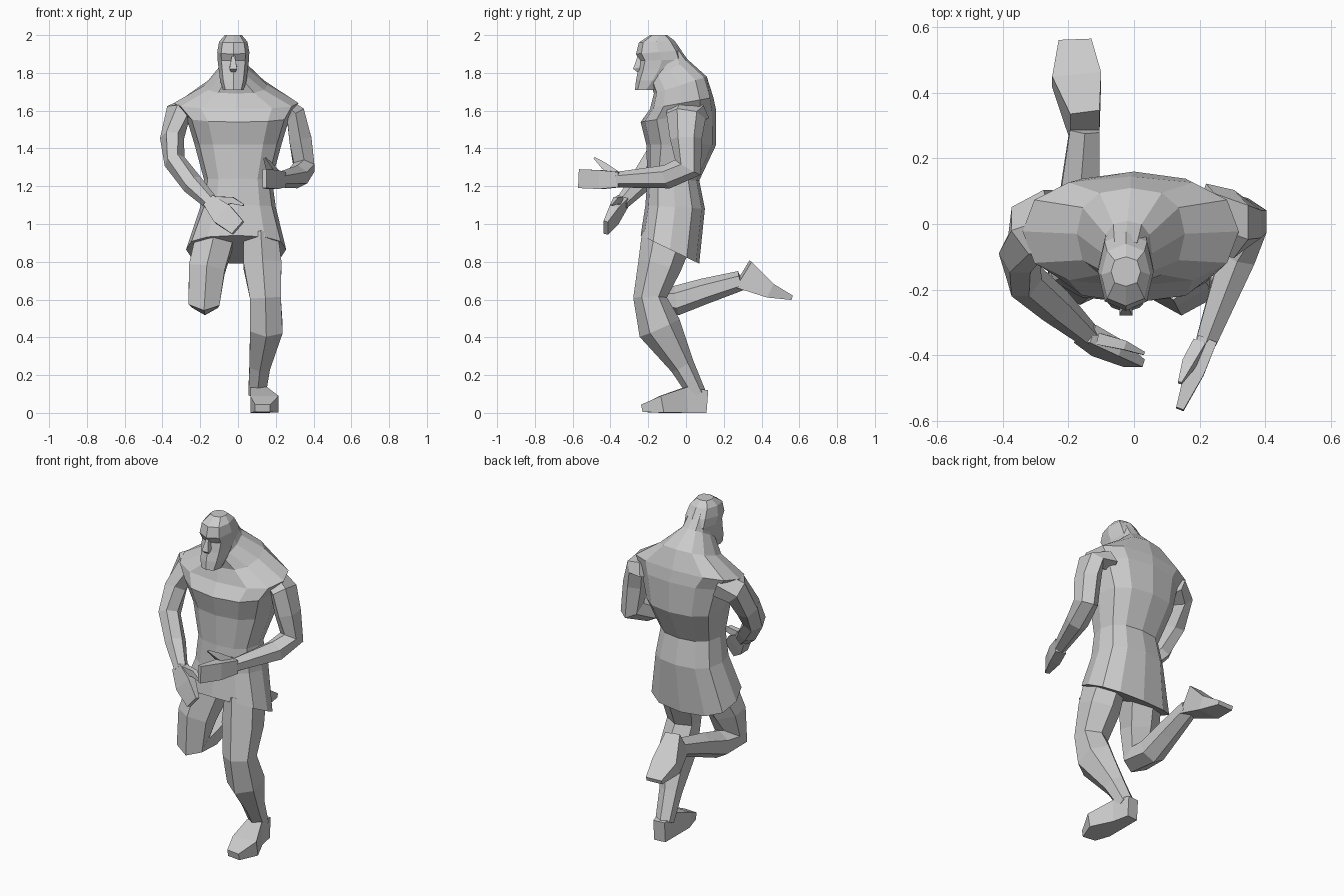
import bpy, math
from mathutils import Vector


def loft(name, rings):
    """Skin a list of equal-length point rings and cap both ends."""
    n = len(rings[0])
    verts = [tuple(p) for r in rings for p in r]
    faces = [(i * n + j, i * n + (j + 1) % n, (i + 1) * n + (j + 1) % n, (i + 1) * n + j)
             for i in range(len(rings) - 1) for j in range(n)]
    faces += [tuple(reversed(range(n))), tuple(range(len(verts) - n, len(verts)))]
    me = bpy.data.meshes.new(name)
    me.from_pydata(verts, [], faces)
    ob = bpy.data.objects.new(name, me)
    bpy.context.collection.objects.link(ob)
    bpy.ops.object.select_all(action='DESELECT')
    bpy.context.view_layer.objects.active = ob
    ob.select_set(True)
    bpy.ops.object.mode_set(mode='EDIT')
    bpy.ops.mesh.select_all(action='SELECT')
    bpy.ops.mesh.normals_make_consistent(inside=False)
    bpy.ops.object.mode_set(mode='OBJECT')
    return ob


def tube(name, path, hint=(1, 0, 0), n=6):
    """Limb along a path of (x, y, z, depth, width); width lies along hint."""
    c = [Vector(p[:3]) for p in path]
    k = 1 / math.cos(math.pi / 4) if n == 4 else 1.05
    rings = []
    for i, p in enumerate(path):
        t = Vector()
        if i > 0:
            t += (c[i] - c[i - 1]).normalized()
        if i < len(c) - 1:
            t += (c[i + 1] - c[i]).normalized()
        t.normalize()
        v = Vector(hint)
        v = (v - t * v.dot(t)).normalized()
        u = v.cross(t)
        ph = math.pi / 4 if n == 4 else 0
        rings.append([c[i] + u * (p[3] * k * math.cos(ph + math.tau * j / n))
                      + v * (p[4] * k * math.sin(ph + math.tau * j / n)) for j in range(n)])
    return loft(name, rings)


def trunk(name, sections, n):
    """Stacked sections (cx, half width, y front, y back, z front, z back)."""
    def sq(a):
        return math.copysign(abs(a) ** 0.8, a) if abs(a) > 1e-6 else 0
    rings = []
    for cx, hw, yf, yb, zf, zb in sections:
        ring = []
        for j in range(n):
            a = math.tau * j / n
            s = (sq(math.sin(a)) + 1) / 2
            ring.append((cx + hw * sq(math.cos(a)), yf + (yb - yf) * s, zf + (zb - zf) * s))
        rings.append(ring)
    return loft(name, rings)


# Torso with tunic skirt, shoulders and neck
trunk("torso", [
    (-0.01, 0.265, -0.24, 0.07, 0.94, 0.79),
    (0.0, 0.20, -0.215, 0.10, 1.10, 1.08),
    (0.0, 0.18, -0.205, 0.07, 1.24, 1.23),
    (0.0, 0.23, -0.21, 0.16, 1.42, 1.42),
    (0.0, 0.275, -0.24, 0.16, 1.54, 1.60),
    (-0.01, 0.33, -0.19, 0.145, 1.61, 1.67),
    (-0.01, 0.165, -0.17, 0.11, 1.69, 1.78),
    (-0.02, 0.075, -0.19, 0.01, 1.76, 1.87),
    (-0.025, 0.06, -0.18, -0.05, 1.86, 1.95)], 12)

# Bearded head
trunk("head", [
    (-0.025, 0.055, -0.27, -0.15, 1.71, 1.71),
    (-0.025, 0.070, -0.265, -0.09, 1.76, 1.76),
    (-0.025, 0.077, -0.255, -0.03, 1.81, 1.83),
    (-0.025, 0.083, -0.245, -0.01, 1.865, 1.87),
    (-0.025, 0.085, -0.265, -0.025, 1.90, 1.92),
    (-0.025, 0.075, -0.25, -0.06, 1.96, 1.97),
    (-0.025, 0.045, -0.19, -0.10, 2.0, 2.0)], 8)
tube("nose", [(-0.025, -0.245, 1.885, 0.012, 0.008), (-0.025, -0.262, 1.825, 0.018, 0.020),
              (-0.025, -0.25, 1.81, 0.010, 0.012)], n=4)

# Arm reaching across the body
front = (0, -1, 0)
tube("crossing_arm", [
    (-0.23, 0.02, 1.61, 0.07, 0.10), (-0.32, -0.02, 1.575, 0.07, 0.09),
    (-0.35, -0.09, 1.45, 0.06, 0.075), (-0.335, -0.17, 1.33, 0.055, 0.065),
    (-0.24, -0.25, 1.21, 0.055, 0.055), (-0.14, -0.34, 1.11, 0.038, 0.035)], front)
tube("crossing_hand", [
    (-0.15, -0.335, 1.12, 0.035, 0.03), (-0.08, -0.38, 1.05, 0.06, 0.025),
    (0.0, -0.425, 0.98, 0.045, 0.012)], front, 4)
tube("crossing_thumb", [(-0.11, -0.35, 1.12, 0.025, 0.018), (-0.03, -0.37, 1.125, 0.018, 0.014),
                        (0.03, -0.395, 1.10, 0.005, 0.005)], front, 4)

# Arm bent forward at the elbow
tube("bent_arm", [
    (0.22, 0.02, 1.61, 0.11, 0.06), (0.305, 0.0, 1.57, 0.10, 0.06),
    (0.33, 0.0, 1.45, 0.08, 0.065), (0.35, 0.01, 1.30, 0.075, 0.06),
    (0.315, -0.10, 1.25, 0.06, 0.06), (0.22, -0.36, 1.235, 0.04, 0.035)])
tube("bent_hand", [
    (0.225, -0.35, 1.235, 0.04, 0.03), (0.185, -0.45, 1.235, 0.05, 0.03),
    (0.14, -0.565, 1.24, 0.05, 0.012)], n=4)
tube("bent_thumb", [(0.20, -0.37, 1.26, 0.022, 0.02), (0.165, -0.43, 1.305, 0.018, 0.018),
                    (0.14, -0.485, 1.35, 0.005, 0.006)], n=4)

# Standing leg
tube("standing_leg", [
    (0.12, -0.10, 0.93, 0.13, 0.10), (0.13, -0.14, 0.78, 0.11, 0.11),
    (0.145, -0.19, 0.61, 0.085, 0.09), (0.15, -0.14, 0.45, 0.11, 0.095),
    (0.115, -0.02, 0.25, 0.062, 0.06), (0.10, 0.06, 0.10, 0.045, 0.05)])
tube("standing_foot", [
    (0.10, 0.11, 0.06, 0.06, 0.035), (0.11, 0.0, 0.068, 0.068, 0.045),
    (0.14, -0.13, 0.045, 0.045, 0.075), (0.13, -0.23, 0.025, 0.02, 0.04)], n=4)

# Trailing leg folded back at the knee
tube("trailing_leg", [
    (-0.12, -0.09, 0.93, 0.12, 0.11), (-0.165, -0.15, 0.76, 0.095, 0.105),
    (-0.18, -0.17, 0.60, 0.085, 0.09), (-0.175, -0.05, 0.595, 0.075, 0.075),
    (-0.165, 0.10, 0.645, 0.065, 0.065), (-0.15, 0.29, 0.70, 0.05, 0.05)])
tube("trailing_foot", [
    (-0.15, 0.30, 0.735, 0.08, 0.045), (-0.175, 0.44, 0.65, 0.04, 0.075),
    (-0.18, 0.56, 0.61, 0.012, 0.05)], n=4)
